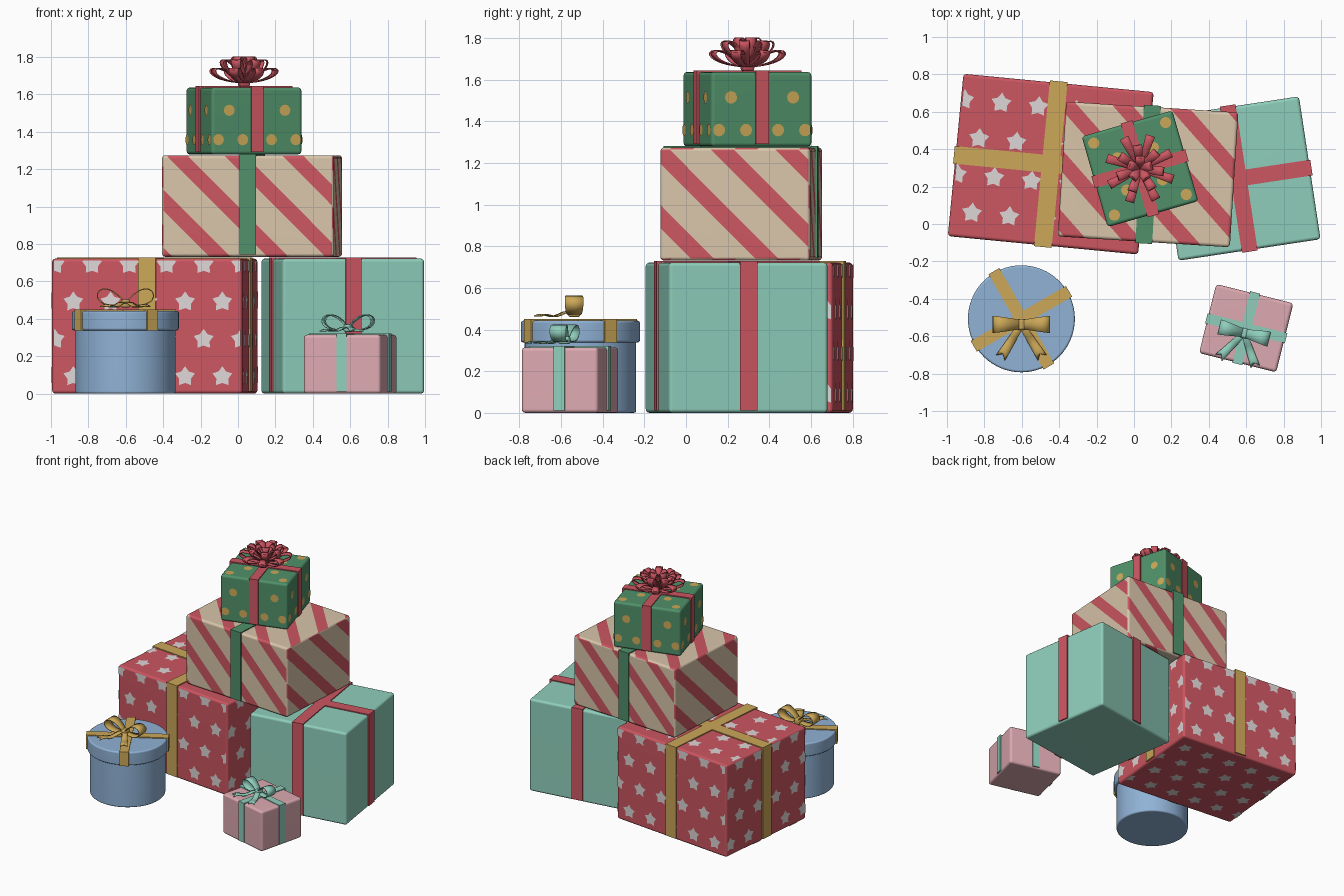
import bpy, bmesh, math
from mathutils import Vector, Matrix

if "Cube" in bpy.data.objects:
    bpy.data.objects.remove(bpy.data.objects["Cube"])

def mat(name, r, g, b):
    m = bpy.data.materials.new(name)
    lin = [((c / 255 + 0.055) / 1.055) ** 2.4 for c in (r, g, b)]
    m.diffuse_color = (*lin, 1)
    m.use_nodes = True
    m.node_tree.nodes["Principled BSDF"].inputs["Base Color"].default_value = m.diffuse_color
    return m

RED = mat("red", 204, 86, 97)
TEAL = mat("teal", 143, 206, 187)
BEIGE = mat("beige", 217, 197, 170)
GREEN = mat("green", 80, 144, 105)
GOLD = mat("gold", 204, 168, 88)
BLUE = mat("blue", 144, 178, 214)
PINK = mat("pink", 221, 170, 177)
WHITE = mat("off white", 222, 214, 214)

Z = Vector((0, 0, 1))
# outward normal, right and up direction of each box face
FACES = [(n, Z.cross(n), Z) for n in map(Vector, ((0, -1, 0), (1, 0, 0), (0, 1, 0), (-1, 0, 0)))]
FACES += [(Z, Vector((1, 0, 0)), Vector((0, 1, 0))), (-Z, Vector((1, 0, 0)), Vector((0, -1, 0)))]

def finish(name, bm, mats, loc, rot=0, smooth=True, weighted=False):
    me = bpy.data.meshes.new(name)
    bm.to_mesh(me)
    bm.free()
    for m in mats:
        me.materials.append(m)
    ob = bpy.data.objects.new(name, me)
    bpy.context.collection.objects.link(ob)
    ob.location = loc
    ob.rotation_euler = (0, 0, math.radians(rot))
    if smooth:
        me.shade_smooth()
        me.set_sharp_from_angle(angle=math.radians(40))
    if weighted:
        ob.modifiers.new("normals", 'WEIGHTED_NORMAL').keep_sharp = True
    return ob

def rounded_box(size, r=0.018):
    bm = bmesh.new()
    bmesh.ops.create_cube(bm, size=1)
    bmesh.ops.scale(bm, vec=size, verts=bm.verts)
    bmesh.ops.bevel(bm, geom=bm.edges[:], offset=r, segments=3, profile=0.5, affect='EDGES')
    bm.normal_update()
    return bm

def add_cuboid(bm, lo, hi):
    lo, hi = Vector(lo), Vector(hi)
    m = Matrix.Translation((lo + hi) / 2) @ Matrix.Diagonal((*(hi - lo), 1))
    bmesh.ops.create_cube(bm, size=1, matrix=m)

def straps(name, size, width, material, loc, rot, both=True, z0=0.012, t=0.009):
    """Ribbon over the top and down the sides, loc is the box centre."""
    bm = bmesh.new()
    w, d, h = size
    bot, top, k = -h / 2 + z0, h / 2, width / 2
    for axis in ([1, 0] if both else [1]):
        half = (w, d)[axis] / 2
        def bar(a0, a1, zl, zh):
            p, q = (-k, a0, zl), (k, a1, zh)
            if axis == 0:
                p, q = (a0, -k, zl), (a1, k, zh)
            add_cuboid(bm, p, q)
        bar(-half - t, half + t, top - 0.004, top + t * 0.8)
        bar(-half - t, -half + 0.004, bot, top)
        bar(half - 0.004, half + t, bot, top)
    finish(name, bm, [material], loc, rot, smooth=False)

def clip(poly, axis, sign, lim):
    """Cut a 2D polygon at sign * coordinate <= lim."""
    out = []
    for i, b in enumerate(poly):
        a = poly[i - 1]
        da, db = sign * a[axis] - lim, sign * b[axis] - lim
        if (da <= 0) != (db <= 0):
            f = da / (da - db)
            out.append((a[0] + (b[0] - a[0]) * f, a[1] + (b[1] - a[1]) * f))
        if db <= 0:
            out.append(b)
    return out

def plates(name, size, shape, spots, material, loc, rot):
    """Repeat a flat shape over all faces; spots(face_index) gives the centres."""
    bm = bmesh.new()
    half = Vector(size) / 2
    for i, (n, u, v) in enumerate(FACES):
        ext = [sum(abs(a * b) for a, b in zip(e, half)) for e in (n, u, v)]
        for cx, cy in spots(i):
            poly = [(cx + x, cy + y) for x, y in shape]
            for axis in (0, 1):
                for sign in (-1, 1):
                    poly = clip(poly, axis, sign, ext[axis + 1] - 0.009)
            if len(poly) > 2:
                bm.faces.new([bm.verts.new(n * (ext[0] + 0.003) + u * x + v * y) for x, y in poly])
    finish(name, bm, [material], loc, rot, smooth=False)

def ring(n, r_out, r_in):
    return [((r_in if i % 2 else r_out) * math.cos(math.pi / 2 + math.tau * i / n),
             (r_in if i % 2 else r_out) * math.sin(math.pi / 2 + math.tau * i / n)) for i in range(n)]

# --- ribbon bows
def add_strip(bm, pts, side, widths, notch=None):
    rows = [[bm.verts.new(p + side * w * k) for k in (-0.5, 0, 0.5)] for p, w in zip(pts, widths)]
    if notch:
        rows[-1][1].co += notch
    for a, b in zip(rows, rows[1:]):
        for j in (0, 1):
            bm.faces.new((a[j], a[j + 1], b[j + 1], b[j]))

def add_loop(bm, centre, az, length, tilt, h, w0, w1, n=20):
    d = Vector((math.cos(az), math.sin(az), 0))
    pts, widths = [], []
    for i in range(n + 1):
        a = math.tau * i / n
        r, s = length * (1 - math.cos(a)) / 2, h * math.sin(a) * math.sin(a / 2)
        pts.append(centre + d * (r * math.cos(tilt) - s * math.sin(tilt))
                   + Z * (r * math.sin(tilt) + s * math.cos(tilt)))
        widths.append(w0 + (w1 - w0) * r / length)
    add_strip(bm, pts, Z.cross(d), widths)

def finish_bow(name, bm, material, loc, rot, t=0.006):
    ob = finish(name, bm, [material], loc, rot)
    sol = ob.modifiers.new("thickness", 'SOLIDIFY')
    sol.thickness, sol.offset = t, 0

def add_knot(name, material, loc, rot, size):
    bm = rounded_box(size, min(size) * 0.3)
    finish(name, bm, [material], loc, rot, weighted=True)

def bow(name, material, loc, rot, s):
    bm = bmesh.new()
    c = Vector((0, -0.03, 0.03)) * s
    for az in (0, math.pi):
        add_loop(bm, c, az, 0.158 * s, math.radians(20), 0.052 * s, 0.045 * s, 0.09 * s)
    for sx in (-1, 1):
        d = Vector((sx * math.sin(0.56), -math.cos(0.56), 0))
        pts = [c + d * 0.21 * s * f + Z * s * (-0.02 * f + 0.008 * math.sin(f * 9)) for f in [i / 8 for i in range(9)]]
        add_strip(bm, pts, Z.cross(d), [s * (0.035 + 0.02 * i / 8) for i in range(9)], -d * 0.025 * s)
    finish_bow(name, bm, material, loc, rot)
    off = Matrix.Rotation(math.radians(rot), 3, 'Z') @ c
    add_knot(name + "_knot", material, Vector(loc) + off, rot, Vector((0.05, 0.06, 0.045)) * s)

# --- large red box with stars
size, loc, rot = (1.022, 0.872, 0.722), (-0.445, 0.32, 0.361), -5.5
finish("red_box", rounded_box(size), [RED], loc, rot, weighted=True)
def star_spots(i):
    lift = 0.03 if i < 4 else 0
    return [(-0.595 + 0.2 * a + 0.1 * (b % 2), 0.5 - 0.2 * b + lift) for a in range(7) for b in range(1, 6)]
plates("red_box_stars", size, ring(10, 0.056, 0.034), star_spots, WHITE, loc, rot)
straps("red_box_ribbon", size, 0.095, GOLD, loc, rot)

# --- large teal box
size, loc, rot = (0.768, 0.772, 0.722), (0.56, 0.243, 0.361), 8.6
finish("teal_box", rounded_box(size), [TEAL], loc, rot, weighted=True)
straps("teal_box_ribbon", size, 0.085, RED, loc, rot)

# --- striped box: stripes are cut into each side
size, loc, rot = (0.922, 0.722, 0.543), (0.075, 0.265, 1.003), -3.6
bm = rounded_box(size)
PITCH, PHASE, HALF = 0.31, -0.11, 0.056

def side_of(f):
    return max(range(6), key=lambda i: f.normal.dot(FACES[i][0]) + 0.01 * i)

for i, (n, u, v) in enumerate(FACES):
    for k in range(-4, 5):
        for e in (-HALF, HALF):
            fs = [f for f in bm.faces if side_of(f) == i]
            geom = fs + list({x for f in fs for x in f.edges}) + list({x for f in fs for x in f.verts})
            bmesh.ops.bisect_plane(bm, geom=geom, dist=1e-5, plane_co=u * (PHASE + k * PITCH + e), plane_no=u + v)
            bm.normal_update()
for f in bm.faces:
    n, u, v = FACES[side_of(f)]
    s = f.calc_center_median().dot(u + v) - PHASE
    f.material_index = int(abs(s - PITCH * round(s / PITCH)) < HALF)
finish("striped_box", bm, [BEIGE, RED], loc, rot, weighted=True)
straps("striped_box_ribbon", size, 0.09, GREEN, loc, rot, both=False)

# --- green dotted box
size, loc, rot = (0.504, 0.504, 0.358), (0.032, 0.295, 1.458), 16
finish("green_box", rounded_box(size), [GREEN], loc, rot, weighted=True)
def dot_spots(i):
    if i < 4:
        return [(x * s, y) for s in (-1, 1) for x, y in ((0.155, 0.057), (0.08, -0.1), (0.215, -0.1))]
    return [(x * s, y * q) for s in (-1, 1) for q in (-1, 1) for x, y in ((0.1, 0.09), (0.2, 0.2))]
plates("green_box_dots", size, ring(16, 0.03, 0.03), dot_spots, GOLD, loc, rot)
straps("green_box_ribbon", size, 0.066, RED, loc, rot)

# --- rosette on the green box
bm = bmesh.new()
for count, length, tilt, h, turn in ((8, 0.195, 20, 0.032, 0.2), (7, 0.17, 44, 0.032, 0.5), (5, 0.148, 68, 0.03, 0)):
    for i in range(count):
        add_loop(bm, Vector((0, 0, 0.012)), turn + math.tau * i / count, length, math.radians(tilt), h, 0.025, 0.05)
finish_bow("rosette", bm, RED, (0.032, 0.295, 1.65), 16)
add_knot("rosette_knot", RED, (0.032, 0.295, 1.665), 16, (0.06, 0.06, 0.05))

# --- round blue box with lid
def drum(name, r, z0, z1):
    bm = bmesh.new()
    bmesh.ops.create_cone(bm, cap_ends=True, segments=64, radius1=r, radius2=r, depth=z1 - z0)
    rims = [e for e in bm.edges if abs(e.verts[0].co.z - e.verts[1].co.z) < 1e-5]
    bmesh.ops.bevel(bm, geom=rims, offset=0.012, segments=3, profile=0.5, affect='EDGES')
    finish(name, bm, [BLUE], (-0.602, -0.507, (z0 + z1) / 2), weighted=True)

drum("round_box", 0.268, 0, 0.37)
drum("round_box_lid", 0.286, 0.338, 0.443)
straps("round_box_ribbon", (0.57, 0.57, 0.105), 0.066, GOLD, (-0.602, -0.507, 0.3905), 30, z0=0)
bow("round_box_bow", GOLD, (-0.602, -0.507, 0.452), 0, 1)

# --- small pink box
size, loc, rot = (0.425, 0.38, 0.315), (0.6, -0.557, 0.1575), -14
finish("pink_box", rounded_box(size), [PINK], loc, rot, weighted=True)
straps("pink_box_ribbon", size, 0.055, TEAL, loc, rot, t=0.007)
bow("pink_box_bow", TEAL, (0.596, -0.557, 0.323), -14, 0.9)
